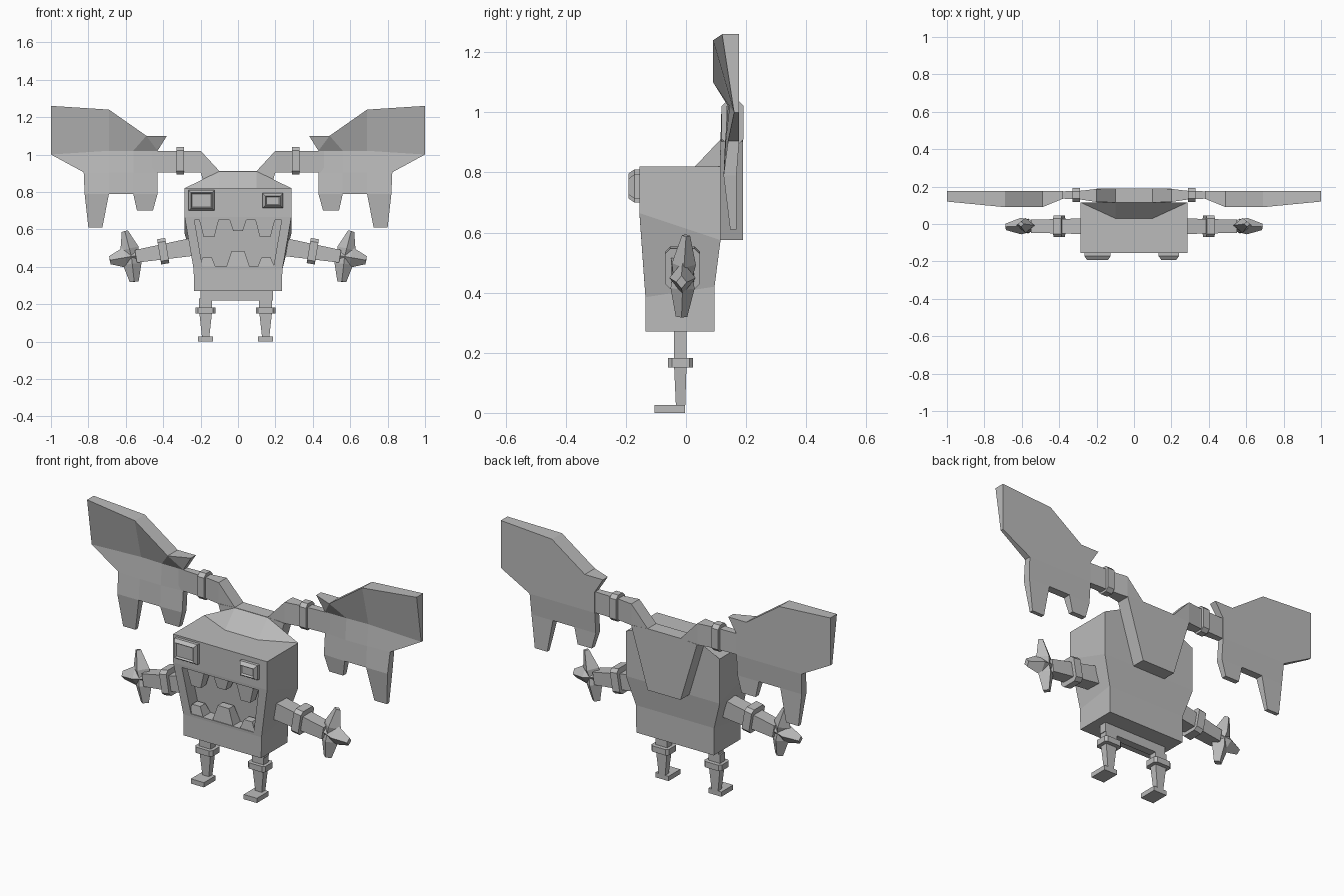
import bpy, math
from mathutils import Matrix, Vector

if "Cube" in bpy.data.objects:
    bpy.data.objects.remove(bpy.data.objects["Cube"])

grey = bpy.data.materials.new("stone_grey")
grey.diffuse_color = (0.5, 0.5, 0.5, 1)
grey.use_nodes = True
grey.node_tree.nodes["Principled BSDF"].inputs["Base Color"].default_value = grey.diffuse_color


def make(name, verts, faces):
    me = bpy.data.meshes.new(name)
    me.from_pydata([tuple(v) for v in verts], [], faces)
    me.materials.append(grey)
    ob = bpy.data.objects.new(name, me)
    bpy.context.collection.objects.link(ob)
    return ob


def fix_normals(ob):
    import bmesh
    bm = bmesh.new()
    bm.from_mesh(ob.data)
    bmesh.ops.recalc_face_normals(bm, faces=bm.faces)
    bm.to_mesh(ob.data)
    bm.free()
    return ob


def loft(name, loops):
    """Skin equal-sized loops of points and cap both ends."""
    n = len(loops[0])
    faces = [(r * n + i, r * n + (i + 1) % n, (r + 1) * n + (i + 1) % n, (r + 1) * n + i)
             for r in range(len(loops) - 1) for i in range(n)]
    faces += [tuple(range(n)), tuple(range((len(loops) - 1) * n, len(loops) * n))]
    return fix_normals(make(name, [p for l in loops for p in l], faces))


def rect(x0, x1, y0, y1, z):
    return [(x0, y0, z), (x1, y0, z), (x1, y1, z), (x0, y1, z)]


def block(name, x0, x1, y0, y1, z0, z1):
    return loft(name, [rect(x0, x1, y0, y1, z0), rect(x0, x1, y0, y1, z1)])


def band(name, centre, axis, half_len, a, b, bevel=0.3):
    """Eight-sided collar around a limb; a is half depth, b is half height."""
    ax = Vector(axis).normalized()
    side = Vector((0, 1, 0))
    up = ax.cross(side)
    c = bevel * min(a, b)
    outline = [(a, b - c), (a - c, b), (c - a, b), (-a, b - c),
               (-a, c - b), (c - a, -b), (a - c, -b), (a, c - b)]
    return loft(name, [[Vector(centre) + ax * t + side * u + up * v for u, v in outline]
                       for t in (-half_len, half_len)])


def mirrored(ob):
    me = ob.data.copy()
    me.transform(Matrix.Scale(-1, 4, (1, 0, 0)))
    me.flip_normals()
    other = bpy.data.objects.new(ob.name.replace("right", "left"), me)
    bpy.context.collection.objects.link(other)


# Body: four rings with a recessed mouth in the front
rings = [(.235, -.135, .27, .095, .27), (.237, -.135, .385, .095, .42),
         (.285, -.155, .665, .115, .575), (.285, -.155, .82, .115, .82)]
v = []
for x, yf, zf, yb, zb in rings:
    v += [(-x, yf, zf), (x, yf, zf), (x, yb, zb), (-x, yb, zb)]
f = [(r * 4 + i, r * 4 + (i + 1) % 4, r * 4 + 4 + (i + 1) % 4, r * 4 + 4 + i)
     for r in range(3) for i in range(4) if (r, i) != (1, 0)]
f += [(3, 2, 1, 0), (12, 13, 14, 15)]
for dy in (0, .07):
    v += [(-.19, -.136 + dy, .40), (.19, -.136 + dy, .40),
          (.233, -.154 + dy, .65), (-.233, -.154 + dy, .65)]
rim = (4, 5, 9, 8)
for i in range(4):
    j = (i + 1) % 4
    f += [(rim[i], rim[j], 16 + j, 16 + i), (16 + i, 16 + j, 20 + j, 20 + i)]
f.append((20, 21, 22, 23))
make("body", v, f)

# Sloped hump on top of the body
fix_normals(make("hump", [(-.1, .03, .82), (.1, .03, .82), (.285, .115, .82), (-.285, .115, .82),
                          (-.1, .115, .91), (.1, .115, .91)],
                 [(0, 1, 5, 4), (1, 2, 5), (0, 4, 3), (2, 3, 4, 5), (0, 3, 2, 1)]))

# Teeth: tapered pegs on both jaws
for i, (x, w, root, tip) in enumerate([(-.155, .052, .65, .56), (0, .045, .65, .59),
                                       (.145, .052, .65, .56), (-.165, .045, .40, .45),
                                       (0, .062, .40, .485), (.15, .045, .40, .45)]):
    y = -.148 if root > .5 else -.132
    loft(f"tooth_{i}", [rect(x - w, x + w, y, y + .065, root),
                        rect(x - w * .55, x + w * .55, y + .005, y + .05, tip)])

# Eyes: bevelled boxes of different size with a shallow inset front
for name, x0, x1, z0, z1 in [("large_eye", -.265, -.125, .70, .81), ("small_eye", .132, .24, .713, .793)]:
    loops = []
    for d, y in ((0, -.15), (0, -.172), (.014, -.192), (.02, -.182)):
        loops.append([(x0 + d, y, z0 + d), (x1 - d, y, z0 + d), (x1 - d, y, z1 - d), (x0 + d, y, z1 - d)])
    loft(name, loops)

# Wing mount: V-shaped plate on the back
loft("back_plate", [rect(-.1, .1, .115, .19, .575), rect(-.2, .2, .115, .19, .905),
                    rect(-.1, .1, .115, .19, .912)])

# Wing strut
strut = []
for x, zb, zt, y0, y1 in [(.1, .84, .912, .115, .19), (.2, .903, 1.02, .118, .188),
                          (.28, .905, 1.02, .13, .178), (.46, .905, 1.02, .14, .172)]:
    strut.append([(x, y0, zb), (x, y1, zb), (x, y1, zt), (x, y0, zt)])
mirrored(loft("wing_strut_right", strut))
mirrored(band("wing_band_right", (.309, .155, .966), (1, 0, 0), .02, .037, .073, .5))

# Wing: faceted front, flat back; each point is x, z, front depth
pts = [(.38, 1.10, .135), (.49, 1.10, .09), (.69, 1.24, .09), (1, 1.26, .12), (1, 1.0, .16),
       (.825, .905, .14), (.82, .79, .125), (.80, .61, .147), (.725, .61, .147), (.69, .79, .125),
       (.56, .79, .125), (.54, .70, .14), (.455, .70, .14), (.43, .79, .13), (.43, .905, .14),
       (.43, 1.02, .14), (.56, 1.02, .14), (.69, 1.02, .145), (.56, .905, .13), (.69, .905, .132)]
panels = [(0, 1, 15), (1, 16, 15), (1, 2, 17, 16), (2, 3, 4, 17), (4, 5, 19, 17),
          (17, 19, 18, 16), (16, 18, 14, 15), (5, 6, 9, 19), (19, 9, 10, 18),
          (18, 10, 13, 14), (6, 7, 8, 9), (10, 11, 12, 13)]
n = len(pts)
v = [(x, y, z) for x, z, y in pts] + [(x, .177 if z > .8 else .168, z) for x, z, y in pts]
f = panels + [tuple(n + i for i in reversed(p)) for p in panels]
f += [(i, n + i, n + (i + 1) % 16, (i + 1) % 16) for i in range(16)]
mirrored(fix_normals(make("wing_right", v, f)))

# Arm with collar
axis = Vector((.27, 0, -.045)).normalized()
arm = []
for t, a, b in [(0, .042, .048), (.3, .035, .034)]:
    c = Vector((.25, -.012, .505)) + axis * t
    up = Vector((-axis.z, 0, axis.x))
    arm.append([c + Vector((0, s * a, 0)) + up * q * b for s, q in ((-1, -1), (1, -1), (1, 1), (-1, 1))])
mirrored(loft("arm_right", arm))
mirrored(band("arm_band_right", (.40, -.012, .495 - .012), axis, .022, .058, .068))

# Hand: palm and three blunt fingers
palm = Vector((.57, -.01, .455))
for name, tip, w0, w1 in [("upper_finger", (.605, .0, .59), .05, .017),
                          ("outer_finger", (.685, -.015, .435), .055, .022),
                          ("lower_finger", (.555, -.015, .32), .05, .024)]:
    d = Vector(tip) - palm
    s = d.normalized().cross(Vector((0, 1, 0))).normalized()
    u = s.cross(d.normalized())
    loops = []
    for t, w in ((-.2, w0 * .7), (.3, w0), (1, w1)):
        c = palm + d * t
        loops.append([c + s * w, c + u * w * .8, c - s * w, c - u * w * .8])
    mirrored(loft(name + "_right", loops))

# Hips and legs
block("hip_bar", -.2, .187, -.04, .002, .22, .275)
for side, x in (("left", -.173), ("right", .148)):
    loft(side + "_leg", [rect(x - .018, x + .018, -.033, -.003, .01),
                         rect(x - .035, x + .035, -.04, .002, .165),
                         rect(x - .035, x + .035, -.04, .002, .23)])
    band(side + "_knee_band", (x, -.018, .167), (0, 0, 1), .016, .042, .053)
    block(side + "_foot", x - .04, x + .04, -.105, -.003, 0, .026)
